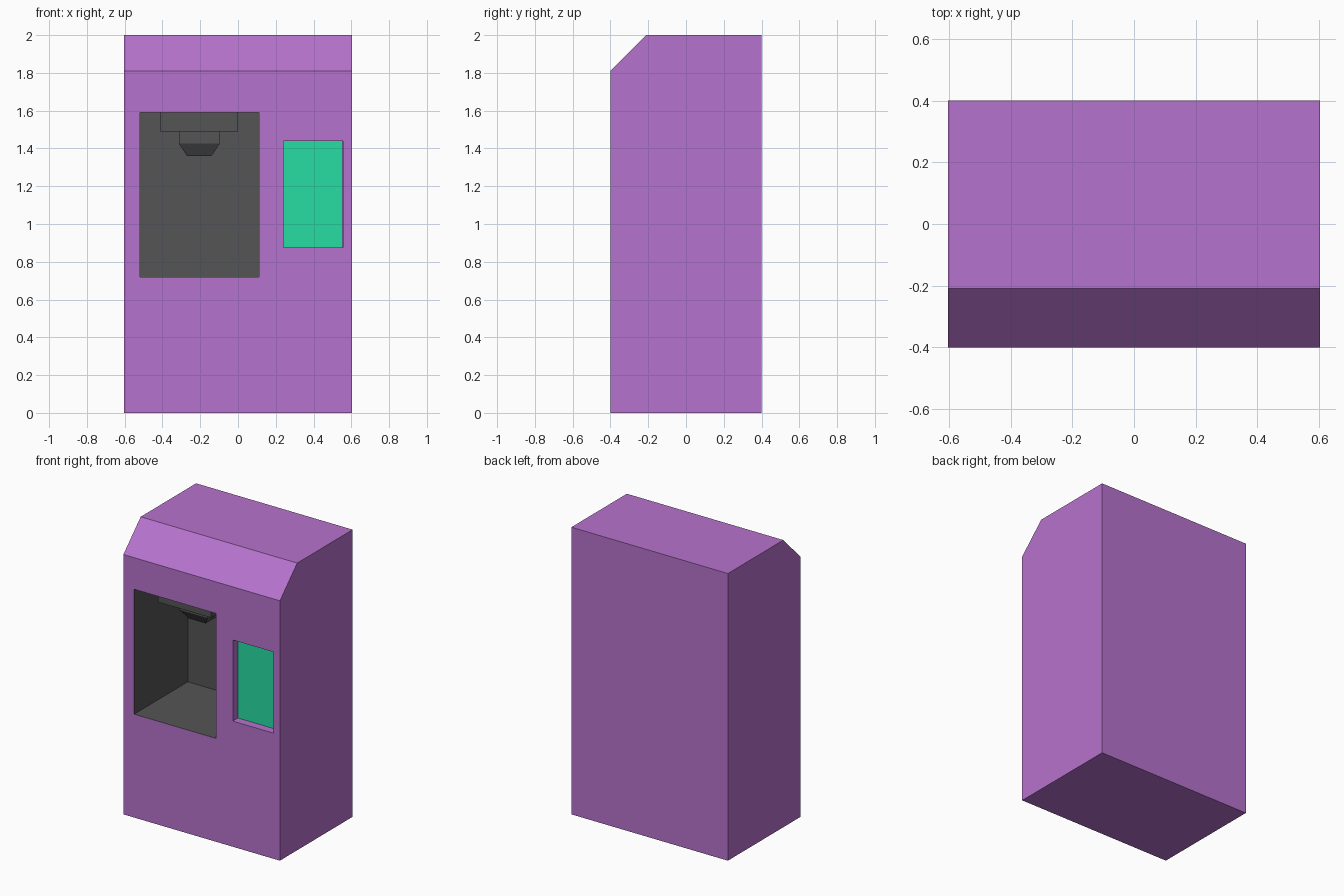
import bpy, bmesh
from mathutils import Vector

if "Cube" in bpy.data.objects:
    bpy.data.objects.remove(bpy.data.objects["Cube"])


def material(name, rgb):
    m = bpy.data.materials.new(name)
    m.diffuse_color = (*rgb, 1)
    m.use_nodes = True
    m.node_tree.nodes["Principled BSDF"].inputs["Base Color"].default_value = m.diffuse_color
    return m


PURPLE = material("purple_paint", (0.47, 0.17, 0.61))
DARK = material("dark_plastic", (0.09, 0.09, 0.09))
GREEN = material("screen_green", (0.02, 0.72, 0.36))


def make_object(name, bm, mat):
    bmesh.ops.recalc_face_normals(bm, faces=bm.faces)
    mesh = bpy.data.meshes.new(name)
    bm.to_mesh(mesh)
    bm.free()
    mesh.materials.append(mat)
    obj = bpy.data.objects.new(name, mesh)
    bpy.context.collection.objects.link(obj)
    return obj


def box(name, x, y, z, mat):
    """Box from (min, max) ranges on each axis."""
    bm = bmesh.new()
    bmesh.ops.create_cube(bm, size=1)
    for v in bm.verts:
        v.co = Vector([(r[0] + r[1]) / 2 + c * (r[1] - r[0]) for c, r in zip(v.co, (x, y, z))])
    return make_object(name, bm, mat)


def cut(target, cutter):
    cutter.hide_render = True
    cutter.hide_set(True)
    mod = target.modifiers.new(cutter.name, 'BOOLEAN')
    mod.operation = 'DIFFERENCE'
    mod.solver = 'EXACT'
    mod.material_mode = 'TRANSFER'
    mod.object = cutter


# Cabinet: side profile with a sloped front top edge, extruded across the width
W = 0.603
profile = [(-0.4, 0), (0.4, 0), (0.4, 2), (-0.21, 2), (-0.4, 1.81)]
bm = bmesh.new()
side = bm.faces.new([bm.verts.new((-W, y, z)) for y, z in profile])
ext = bmesh.ops.extrude_face_region(bm, geom=[side])
bmesh.ops.translate(bm, vec=(2 * W, 0, 0),
                    verts=[g for g in ext["geom"] if isinstance(g, bmesh.types.BMVert)])
cabinet = make_object("cabinet", bm, PURPLE)

# Dispensing bay and screen recess
cut(cabinet, box("bay_cutter", (-0.52, 0.11), (-0.5, 0.19), (0.72, 1.59), DARK))
cut(cabinet, box("screen_cutter", (0.24, 0.555), (-0.5, -0.335), (0.875, 1.44), PURPLE))

# Screen panel
box("screen", (0.241, 0.554), (-0.345, -0.334), (0.876, 1.439), GREEN)

# Dispenser head hanging from the bay ceiling
CX, CY = -0.205, -0.09
box("dispenser_mount", (CX - 0.205, CX + 0.205), (CY - 0.205, CY + 0.205), (1.49, 1.595), DARK)

# Nozzle: square block tapering at the bottom
bm = bmesh.new()
rings = []
for half, z in [(0.108, 1.495), (0.108, 1.425), (0.065, 1.36)]:
    rings.append([bm.verts.new((CX + sx * half, CY + sy * half, z))
                  for sx, sy in ((-1, -1), (1, -1), (1, 1), (-1, 1))])
for a, b in zip(rings, rings[1:]):
    for i in range(4):
        j = (i + 1) % 4
        bm.faces.new((a[i], a[j], b[j], b[i]))
bm.faces.new(rings[0])
bm.faces.new(rings[-1])
make_object("nozzle", bm, DARK)
